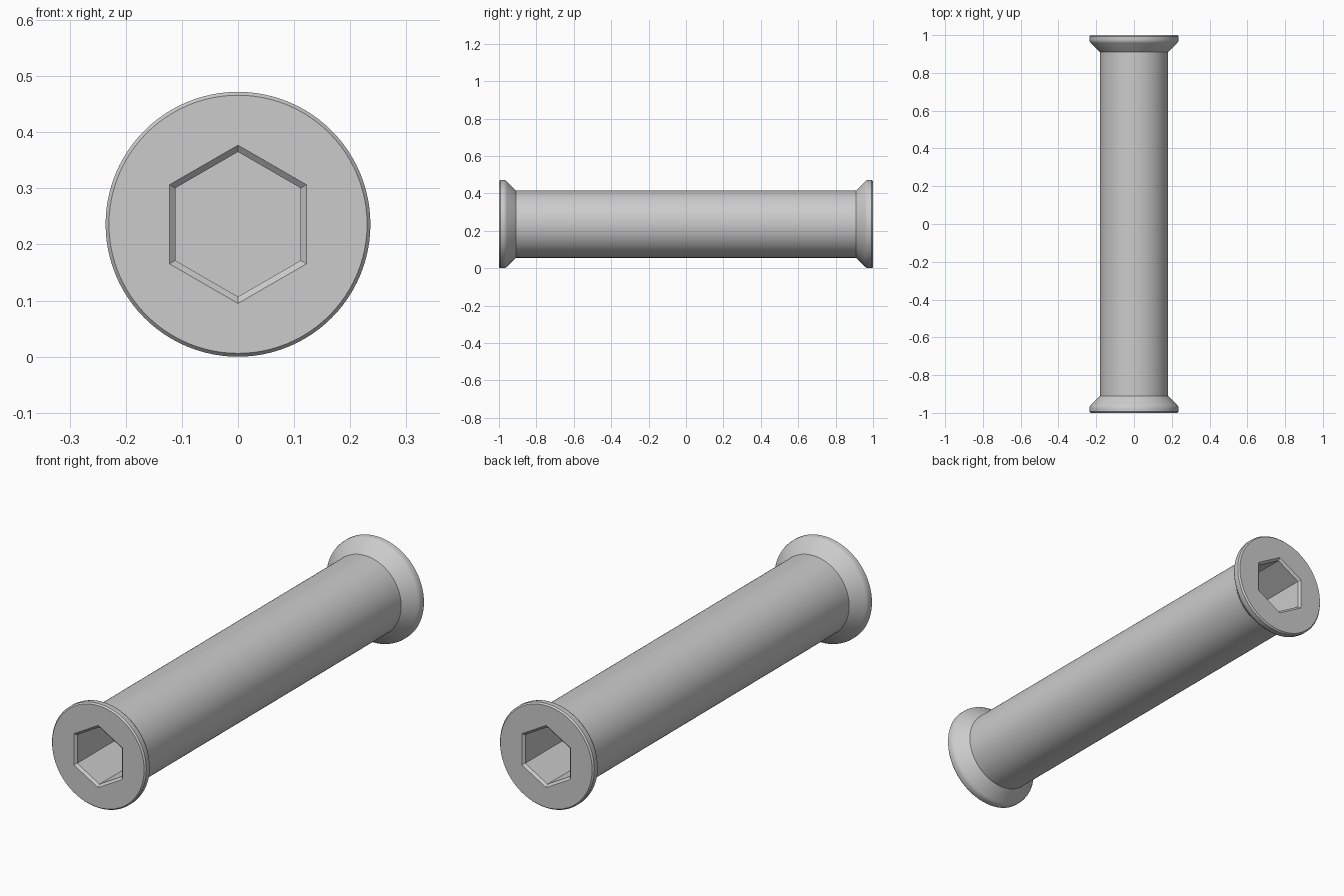
import bpy, bmesh
from math import sin, cos, pi, radians
from mathutils import Matrix

if "Cube" in bpy.data.objects:
    bpy.data.objects.remove(bpy.data.objects["Cube"])

AXIS_Z = 0.236
SEGMENTS = 96
SHAFT_R, SHAFT_END = 0.18, 0.91

steel = bpy.data.materials.new("grey steel")
steel.use_nodes = True
steel.diffuse_color = (0.6, 0.6, 0.6, 1)
steel.node_tree.nodes["Principled BSDF"].inputs["Base Color"].default_value = (0.6, 0.6, 0.6, 1)


def ring(bm, radius, y, sides):
    """Closed loop of vertices around the y axis, one corner pointing up."""
    angles = [2 * pi * i / sides + pi / 2 for i in range(sides)]
    return [bm.verts.new((radius * cos(a), y, radius * sin(a))) for a in angles]


def loft(bm, profile, sides):
    """Skin rings of (radius, y) and return them."""
    rings = [ring(bm, r, y, sides) for r, y in profile]
    for a, b in zip(rings, rings[1:]):
        for i in range(sides):
            j = (i + 1) % sides
            bm.faces.new((a[i], a[j], b[j], b[i]))
    return rings


def finish(bm, name, turn=0):
    bmesh.ops.recalc_face_normals(bm, faces=bm.faces)
    bm.transform(Matrix.Translation((0, 0, AXIS_Z)) @ Matrix.Rotation(turn, 4, "Z"))
    mesh = bpy.data.meshes.new(name)
    bm.to_mesh(mesh)
    bm.free()
    mesh.materials.append(steel)
    obj = bpy.data.objects.new(name, mesh)
    bpy.context.collection.objects.link(obj)
    bpy.ops.object.select_all(action="DESELECT")
    obj.select_set(True)
    bpy.context.view_layer.objects.active = obj
    bpy.ops.object.shade_smooth_by_angle(angle=radians(30))


def loop_edges(bm, loop):
    return [bm.edges.get((loop[i - 1], loop[i])) for i in range(len(loop))]


def head(name, turn):
    bm = bmesh.new()
    # Countersunk cone, softened rim and small front chamfer
    outer = loft(bm, [(SHAFT_R, SHAFT_END), (0.228, 0.958), (0.234, 0.966),
                      (0.236, 0.975), (0.236, 0.993), (0.23, 1.0)], SEGMENTS)
    # Hexagonal socket with a chamfered mouth and a flat floor
    socket = loft(bm, [(0.141, 1.0), (0.129, 0.99), (0.129, 0.7)], 6)
    bm.faces.new(socket[-1])
    # Flat end face around the socket
    rim = loop_edges(bm, outer[-1]) + loop_edges(bm, socket[0])
    bmesh.ops.triangle_fill(bm, edges=rim, use_beauty=True, normal=(0, 1, 0))
    finish(bm, name, turn)


# Plain cylindrical shaft
bm = bmesh.new()
loft(bm, [(SHAFT_R, -SHAFT_END), (SHAFT_R, SHAFT_END)], SEGMENTS)
finish(bm, "shaft")

# Matching heads on both ends
head("back_head", 0)
head("front_head", pi)
